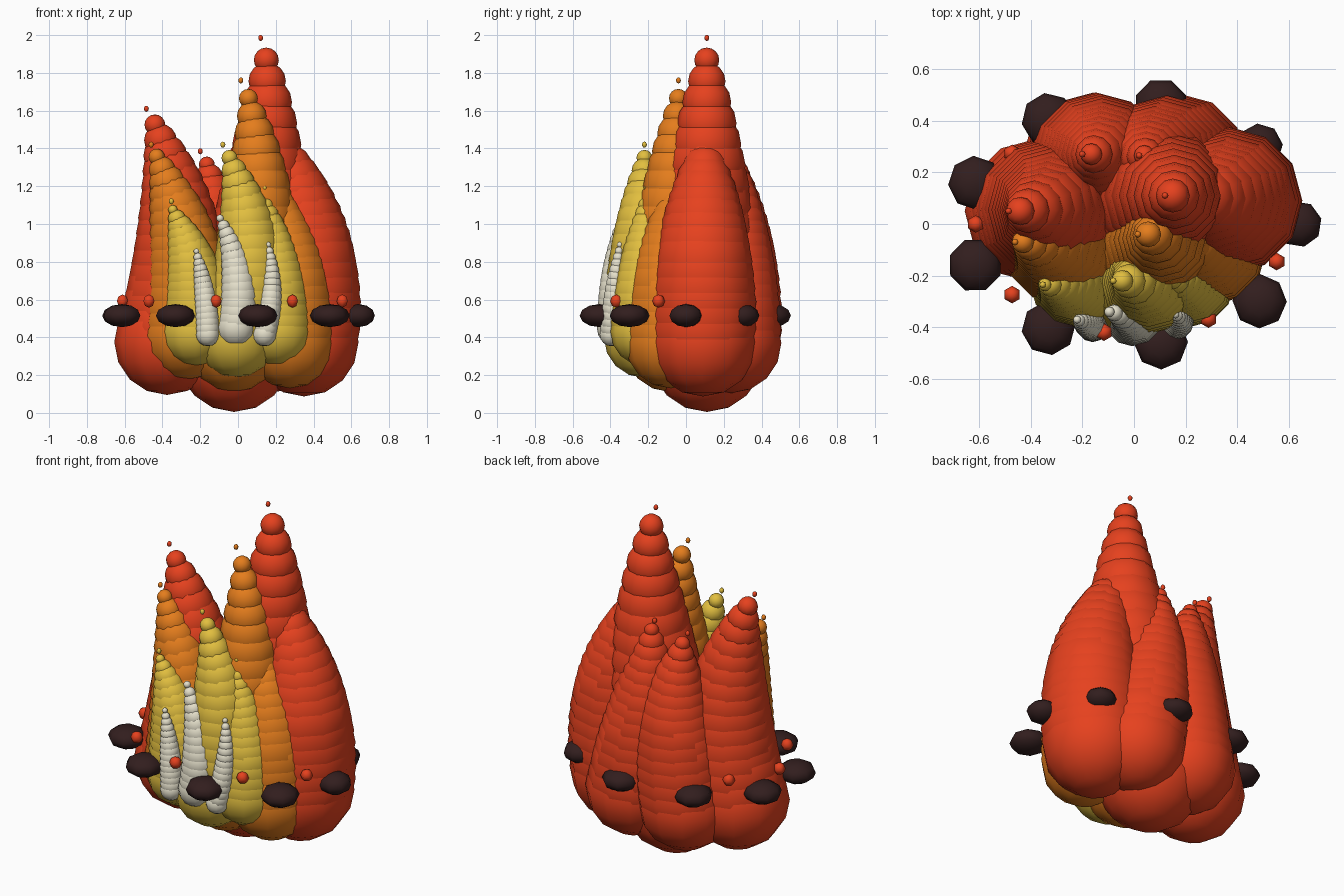
import bpy, bmesh, math, random
from mathutils import Vector, Matrix

random.seed(4)
cube = bpy.data.objects.get("Cube")
if cube:
    bpy.data.objects.remove(cube, do_unlink=True)


def material(name, colour):
    m = bpy.data.materials.new(name)
    m.use_nodes = True
    m.diffuse_color = (*colour, 1)
    m.node_tree.nodes["Principled BSDF"].inputs["Base Color"].default_value = (*colour, 1)
    return m


RED = material("flame red", (0.79, 0.053, 0.013))
ORANGE = material("flame orange", (0.78, 0.205, 0.012))
YELLOW = material("flame yellow", (0.76, 0.52, 0.05))
WHITE = material("hot white", (0.79, 0.75, 0.6))
COAL = material("dark coal", (0.032, 0.013, 0.013))


def add_ball(bm, centre, size, segments=12, rings=8, turn=0):
    m = Matrix.Translation(centre) @ Matrix.Rotation(turn, 4, 'Z') @ Matrix.Diagonal((*size, 1))
    bmesh.ops.create_uvsphere(bm, u_segments=segments, v_segments=rings, radius=1, matrix=m)


def finish(name, bm, mat):
    mesh = bpy.data.meshes.new(name)
    bm.to_mesh(mesh)
    bm.free()
    mesh.materials.append(mat)
    mesh.shade_smooth()
    obj = bpy.data.objects.new(name, mesh)
    bpy.context.collection.objects.link(obj)


def tongue(name, mat, base, bend, tip, r0, r1, spark, beads=15, power=2.05):
    """Stack of shrinking balls along a bent path, with a spark above the tip."""
    bm = bmesh.new()
    a, c = Vector(base), Vector(tip)
    b = Vector((*bend, (a.z + c.z) / 2))
    for i in range(beads):
        t = i / (beads - 1)
        p = a * (1 - t) ** 2 + b * 2 * t * (1 - t) + c * t ** 2
        r = r0 + (r1 - r0) * t ** power
        add_ball(bm, p, (r, r, r))
    if spark:
        add_ball(bm, c + Vector(spark), (0.013, 0.013, 0.016), 8, 6)
    finish(name, bm, mat)


# Outer red tongues
tongue("red_main", RED, (-.02, .11, .305), (.19, .11), (.15, .11, 1.868), .30, .066, (-.03, 0, .117))
tongue("red_left", RED, (.35, .09, .375), (.42, .09), (.25, .1, 1.37), .288, .09, None, power=2.3)
tongue("red_right", RED, (-.375, .05, .375), (-.22, .06), (-.44, .05, 1.525), .28, .055, (-.045, 0, .085))
tongue("red_back_right", RED, (-.17, .24, .37), (-.08, .27), (-.165, .27, 1.315), .265, .042, (-.035, 0, .07))
tongue("red_back_left", RED, (.17, .24, .37), (.06, .24), (.04, .265, 1.34), .265, .04, (-.02, 0, .06))

# Orange layer
tongue("orange_main", ORANGE, (-.02, -.08, .36), (.19, -.07), (.055, -.04, 1.665), .25, .05, (-.04, 0, .095))
tongue("orange_right", ORANGE, (-.275, -.08, .41), (-.22, -.08), (-.43, -.07, 1.355), .235, .043, (-.03, 0, .065))
tongue("orange_left", ORANGE, (.275, -.08, .37), (.3, -.09), (.18, -.05, 1.22), .24, .04, None)

# Yellow layer
tongue("yellow_main", YELLOW, (-.01, -.22, .40), (.14, -.23), (-.045, -.22, 1.35), .215, .042, (-.035, 0, .07))
tongue("yellow_right", YELLOW, (-.225, -.22, .43), (-.19, -.23), (-.345, -.235, 1.075), .18, .025, (-.008, 0, .045))
tongue("yellow_left", YELLOW, (.21, -.22, .43), (.22, -.22), (.135, -.21, 1.15), .18, .022, (.005, 0, .04), power=1.75)

# White core tongues
tongue("white_main", WHITE, (-.01, -.37, .45), (.045, -.37), (-.095, -.34, 1.03), .102, .02, None, power=2.2)
tongue("white_right", WHITE, (-.16, -.395, .415), (-.165, -.39), (-.22, -.37, .855), .062, .015, None, power=2.6)
tongue("white_left", WHITE, (.14, -.395, .415), (.205, -.38), (.16, -.35, .89), .062, .015, None, power=2.4)

# Ring of flattened coals, and small embers between them
for i in range(9):
    ang = math.radians(40 * i)
    bm = bmesh.new()
    r = 0.09 if i < 2 else 0.105
    add_ball(bm, (.645 * math.cos(ang) - .008, .465 * math.sin(ang), .515), (r, r, .061), 8, 6, random.random())
    finish(f"coal_{i + 1}", bm, COAL)

    ang += math.radians(20)
    bm = bmesh.new()
    add_ball(bm, (.6 * math.cos(ang) - .012, .425 * math.sin(ang), .592), (.034, .034, .035), 6, 4)
    finish(f"ember_{i + 1}", bm, RED)
